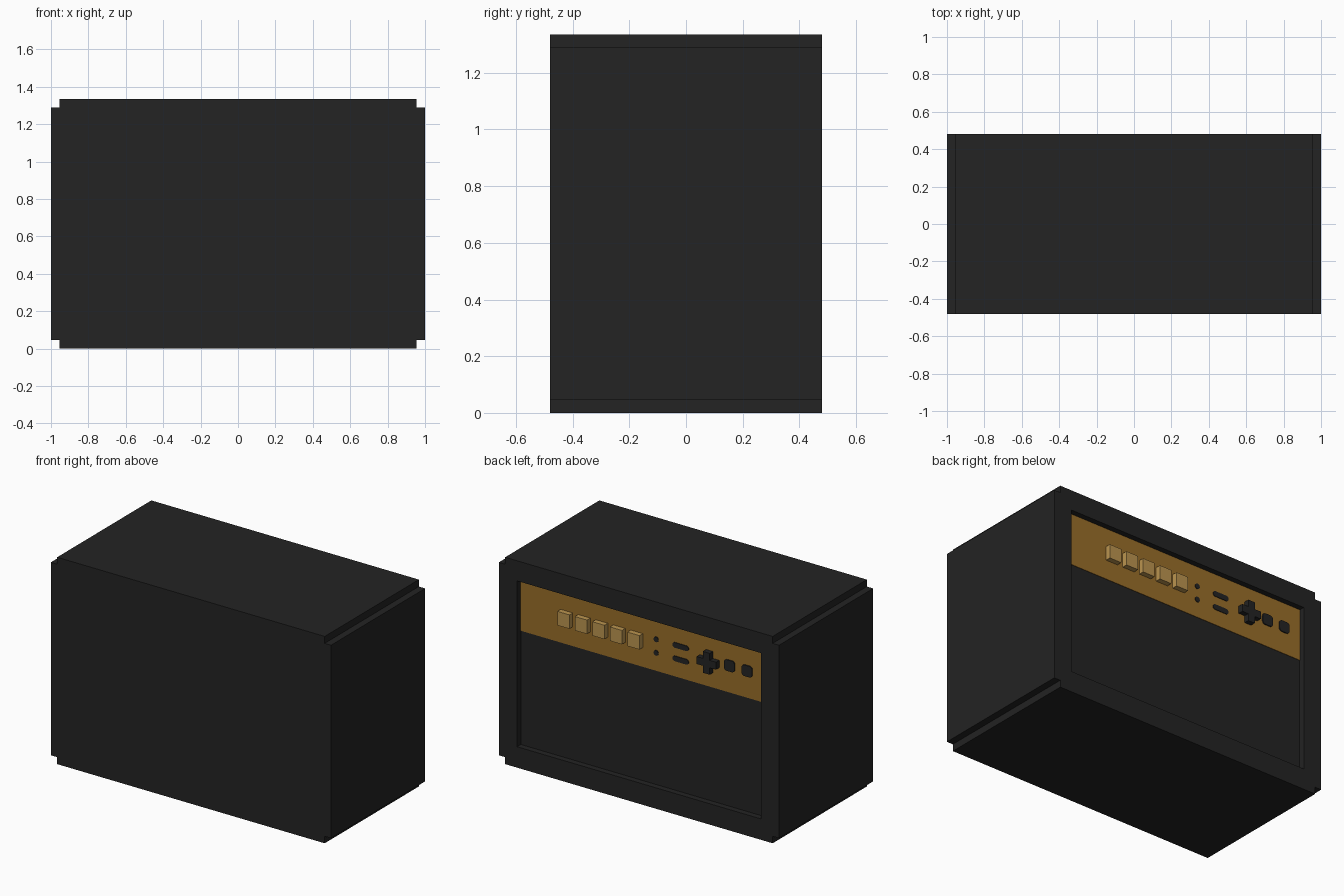
import bpy, bmesh, math

if "Cube" in bpy.data.objects:
    bpy.data.objects.remove(bpy.data.objects["Cube"])

BACK, PANEL_Y = 0.48, 0.442   # back rim and recessed panel depth


def material(name, color):
    m = bpy.data.materials.new(name)
    m.diffuse_color = (*color, 1)
    m.use_nodes = True
    m.node_tree.nodes["Principled BSDF"].inputs["Base Color"].default_value = m.diffuse_color
    return m


BLACK = material("black", (0.017, 0.017, 0.017))
GOLD = material("gold_brown", (0.32, 0.155, 0.022))
TAN = material("light_tan", (0.50, 0.30, 0.08))


def prism(name, outline, y0, y1, mat):
    """Extrude an (x, z) outline from y0 to y1."""
    bm = bmesh.new()
    face = bm.faces.new([bm.verts.new((x, y0, z)) for x, z in outline])
    ext = bmesh.ops.extrude_face_region(bm, geom=[face])
    verts = [v for v in ext["geom"] if isinstance(v, bmesh.types.BMVert)]
    bmesh.ops.translate(bm, verts=verts, vec=(0, y1 - y0, 0))
    bmesh.ops.recalc_face_normals(bm, faces=bm.faces[:])
    me = bpy.data.meshes.new(name)
    bm.to_mesh(me)
    bm.free()
    me.materials.append(mat)
    ob = bpy.data.objects.new(name, me)
    bpy.context.collection.objects.link(ob)
    return ob


def rect(cx, cz, w, h):
    return [(cx + sx * w / 2, cz + sz * h / 2)
            for sx, sz in ((-1, -1), (1, -1), (1, 1), (-1, 1))]


def rounded(cx, cz, w, h, r, steps=4):
    pts = []
    for i, (sx, sz) in enumerate(((1, 1), (-1, 1), (-1, -1), (1, -1))):
        for k in range(steps + 1):
            a = math.pi / 2 * (i + k / steps)
            pts.append((cx + sx * (w / 2 - r) + r * math.cos(a),
                        cz + sz * (h / 2 - r) + r * math.sin(a)))
    return pts


def notched(cx, cz, hw, hh, nx, nz):
    """Rectangle with a square notch in each corner (also gives a plus)."""
    a, b = hw - nx, hh - nz
    pts = [(hw, -b), (hw, b), (a, b), (a, hh), (-a, hh), (-a, b),
           (-hw, b), (-hw, -b), (-a, -b), (-a, -hh), (a, -hh), (a, -b)]
    return [(cx + x, cz + z) for x, z in pts]


# Cabinet with notched long edges and a recess in the back
cabinet = prism("cabinet", notched(0, 0.6675, 1.0, 0.6675, 0.045, 0.045), -0.48, BACK, BLACK)
cutter = prism("recess_cutter", rect(0, 0.67, 1.74, 1.07), PANEL_Y, 0.6, BLACK)
cutter.hide_render = True
mod = cabinet.modifiers.new("recess", "BOOLEAN")
mod.object, mod.operation, mod.solver = cutter, "DIFFERENCE", "EXACT"
bpy.context.view_layer.objects.active = cabinet
bpy.ops.object.modifier_apply(modifier=mod.name)
bpy.data.objects.remove(cutter)

# Gold control plate across the top of the recess
prism("control_plate", rect(0, 1.0375, 1.739, 0.334), PANEL_Y - 0.002, PANEL_Y + 0.003, GOLD)

# Row of five square keys
for i in range(5):
    prism(f"key_{i + 1}", rect(0.54 - 0.125 * i, 1.04, 0.086, 0.09), PANEL_Y, 0.479, TAN)

# Round sockets and long slots, in two rows
for i, z in enumerate((1.074, 0.987)):
    prism(f"round_socket_{i + 1}", rounded(-0.10, z, 0.034, 0.034, 0.0165), PANEL_Y, 0.449, BLACK)
    prism(f"long_slot_{i + 1}", rounded(-0.275, z, 0.115, 0.034, 0.0165), PANEL_Y, 0.449, BLACK)

# Raised cross-shaped pad
prism("cross_pad", notched(-0.48, 1.035, 0.069, 0.069, 0.045, 0.045), PANEL_Y, 0.478, BLACK)

# Two rounded square buttons
for i, x in enumerate((-0.625, -0.75)):
    prism(f"square_button_{i + 1}", rounded(x, 1.045, 0.075, 0.072, 0.02), PANEL_Y, 0.452, BLACK)
